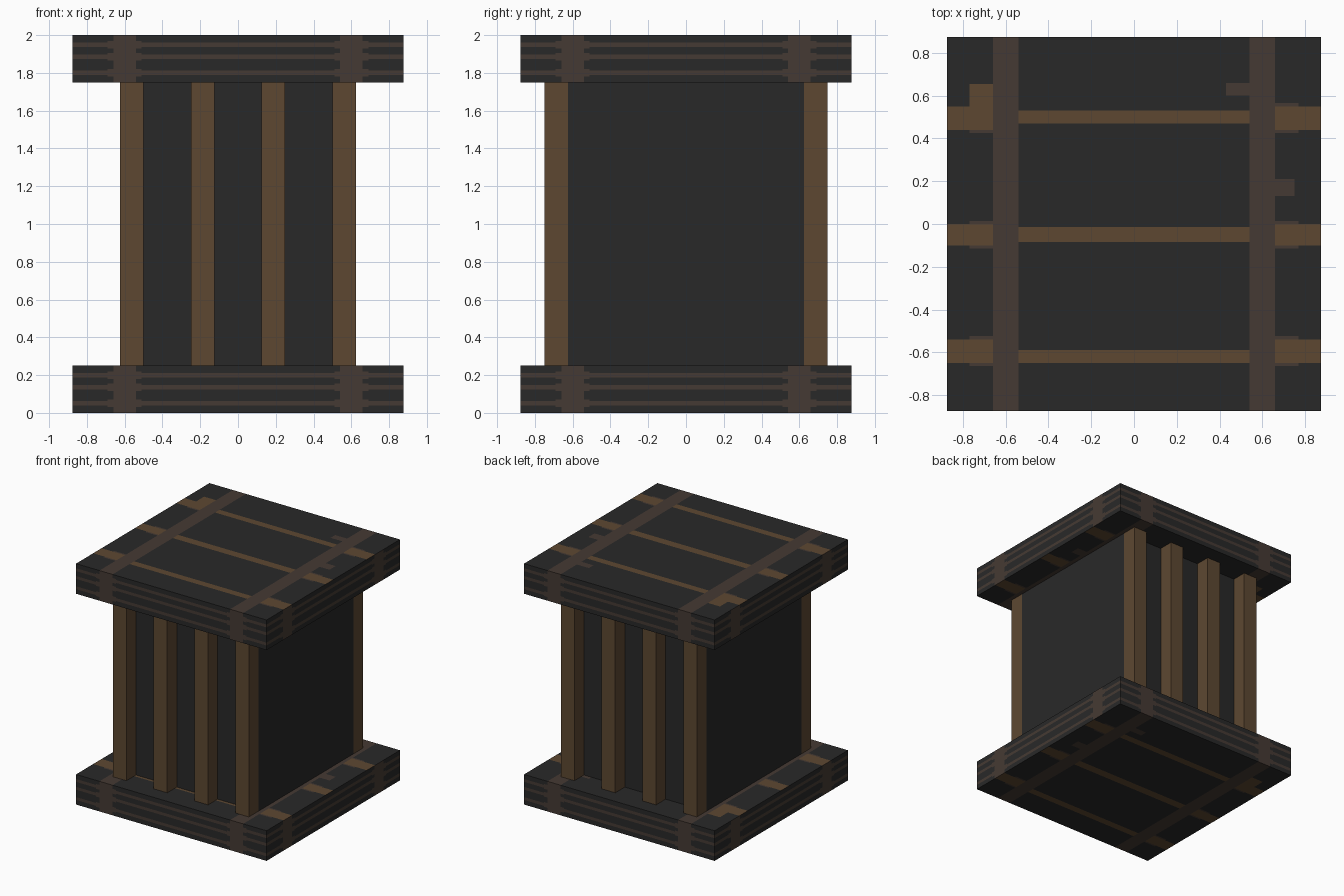
import bpy
import bmesh
from mathutils import Matrix, Vector

cube = bpy.data.objects.get("Cube")
if cube:
    bpy.data.objects.remove(cube, do_unlink=True)


def material(name, rgb):
    m = bpy.data.materials.new(name)
    m.use_nodes = True
    m.diffuse_color = (*rgb, 1)
    bsdf = next(n for n in m.node_tree.nodes if n.type == 'BSDF_PRINCIPLED')
    bsdf.inputs["Base Color"].default_value = (*rgb, 1)
    bsdf.inputs["Roughness"].default_value = 0.9
    return m


CHARCOAL = material("charcoal", (0.0215, 0.0215, 0.0215))
DULL = material("dull brown", (0.060, 0.042, 0.033))
WOOD = material("wood brown", (0.110, 0.064, 0.031))


def box_mesh(lo, hi):
    lo, hi = Vector(lo), Vector(hi)
    bm = bmesh.new()
    bmesh.ops.create_cube(bm, size=1, matrix=Matrix.Translation((lo + hi) / 2)
                          @ Matrix.Diagonal((*(hi - lo), 1)))
    return bm


def finish(bm, name, mats):
    me = bpy.data.meshes.new(name)
    bm.to_mesh(me)
    bm.free()
    for m in mats:
        me.materials.append(m)
    ob = bpy.data.objects.new(name, me)
    bpy.context.collection.objects.link(ob)
    return ob


HALF = 0.875                        # slab half width
BAND = (0.54, 0.66)                 # cross bands near the edges
SEAMS = (0.05, 0.135, 0.20)         # plank seams up the slab edge
THIN, FLARE = 0.012, 0.020          # seam half heights
STRIPS = ((0.44, 0.55), (-0.10, 0.0), (-0.65, -0.54))
INNER = ((0.47, 0.53), (-0.085, -0.015), (-0.65, -0.59))
RIM = 0.015                         # dull rim of the strips beside the bands
# worn patches on the flat sides: x range, y range, colour index
PATCHES = (((-0.77, -0.66), (0.55, 0.655), 2),
           ((0.66, 0.75), (0.13, 0.21), 1),
           ((0.43, 0.54), (0.60, 0.66), 1))


def inside(v, span):
    return span[0] < v < span[1]


def slab_colour(n, c, z0):
    """0 charcoal, 1 dull brown, 2 wood brown"""
    if abs(n.z) > 0.5:
        for xs, ys, colour in PATCHES:
            if inside(c.x, xs) and inside(c.y, ys):
                return colour
        if inside(abs(c.x), BAND):
            return 1
        rows = STRIPS if abs(c.x) > BAND[1] else INNER
        if any(inside(c.y, r) for r in rows):
            return 2
        near_band = inside(abs(c.x), (0.66, 0.77))
        return int(near_band and any(inside(c.y, (a - RIM, b + RIM)) for a, b in STRIPS))
    along = abs(c.x if abs(n.y) > 0.5 else c.y)
    if inside(along, BAND):
        return 1
    # seams open out where the planks meet the bands
    h = FLARE if inside(along, (BAND[0] - 0.03, BAND[1] + 0.03)) else THIN
    return int(any(abs(c.z - z0 - s) < h for s in SEAMS))


def slab(name, z0):
    bm = box_mesh((-HALF, -HALF, z0), (HALF, HALF, z0 + 0.25))
    edges = [s * v for s in (-1, 1) for v in (0.51, 0.54, 0.66, 0.69)]
    cuts = (edges + [-0.77, 0.77] + [x for p in PATCHES for x in p[0]],
            edges + [y for p in PATCHES for y in p[1]]
            + [y for r in INNER for y in r]
            + [y for a, b in STRIPS for y in (a - RIM, a, b, b + RIM)],
            [z0 + s + d for s in SEAMS for d in (-FLARE, -THIN, THIN, FLARE)])
    for axis, values in enumerate(cuts):
        no = Vector((0, 0, 0))
        no[axis] = 1
        for v in sorted(set(values)):
            bmesh.ops.bisect_plane(bm, geom=bm.verts[:] + bm.edges[:] + bm.faces[:],
                                   dist=1e-5, plane_co=no * v, plane_no=no)
    bm.normal_update()
    for f in bm.faces:
        f.material_index = slab_colour(f.normal, f.calc_center_median(), z0)
    return finish(bm, name, (CHARCOAL, DULL, WOOD))


# Base and top slabs
slab("base_slab", 0.0)
slab("top_slab", 1.75)

# Solid core between the slabs
finish(box_mesh((-0.625, -0.625, 0.25), (0.625, 0.625, 1.75)), "core", [CHARCOAL])

# Four upright battens on the front, mirrored to the back
for i, x in enumerate((-0.5625, -0.1875, 0.1875, 0.5625), 1):
    batten = finish(box_mesh((x - 0.0625, -0.75, 0.25), (x + 0.0625, -0.625, 1.75)),
                    f"batten_{i}", [WOOD])
    mod = batten.modifiers.new("front_to_back", 'MIRROR')
    mod.use_axis = (False, True, False)
    mod.use_mirror_merge = False
